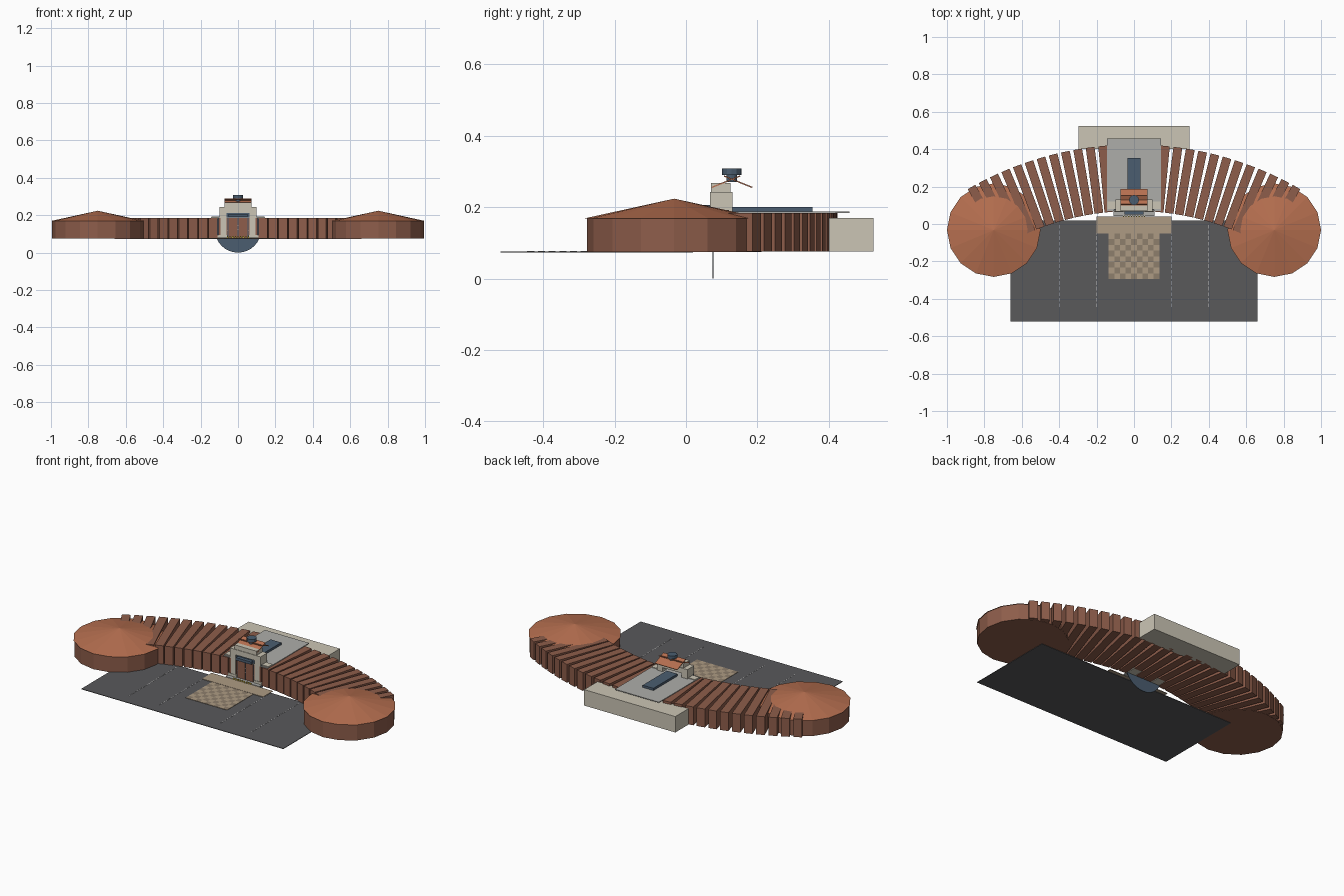
import bpy, math
from mathutils import Matrix

if "Cube" in bpy.data.objects:
    bpy.data.objects.remove(bpy.data.objects["Cube"])


def mat(name, r, g, b):
    m = bpy.data.materials.new(name)
    m.diffuse_color = (r, g, b, 1)
    m.use_nodes = True
    m.node_tree.nodes["Principled BSDF"].inputs["Base Color"].default_value = m.diffuse_color
    return m


BRICK = mat("brick", 0.27, 0.11, 0.07)
TILE = mat("terracotta", 0.47, 0.16, 0.08)
STONE = mat("stone", 0.60, 0.56, 0.46)
GREY = mat("flat_roof", 0.42, 0.42, 0.40)
GLASS = mat("glass", 0.07, 0.11, 0.16)
ASPHALT = mat("asphalt", 0.10, 0.10, 0.105)
SAND = mat("sand", 0.42, 0.33, 0.23)
DARKSAND = mat("dark_sand", 0.27, 0.21, 0.15)
WHITE = mat("white", 0.8, 0.8, 0.8)
YELLOW = mat("yellow", 0.7, 0.5, 0.05)

G = 0.076  # ground level


def mesh(name, verts, faces, m):
    me = bpy.data.meshes.new(name)
    me.from_pydata(verts, [], faces)
    me.materials.append(m)
    ob = bpy.data.objects.new(name, me)
    bpy.context.collection.objects.link(ob)
    return ob


def box(name, x, y, z, m, rot=None):
    v = [(a, b, c) for a in x for b in y for c in z]
    f = [(0, 1, 3, 2), (4, 6, 7, 5), (0, 4, 5, 1), (2, 3, 7, 6), (0, 2, 6, 4), (1, 5, 7, 3)]
    ob = mesh(name, v, f, m)
    if rot:
        ob.matrix_world = rot
    return ob


def cone(name, loc, r1, r2, z0, z1, n, m, axis_y=False):
    bpy.ops.mesh.primitive_cone_add(vertices=n, radius1=r1, radius2=r2, depth=z1 - z0)
    ob = bpy.context.object
    ob.name = name
    if axis_y:
        ob.rotation_euler.x = math.pi / 2
        ob.location = loc
    else:
        ob.location = (loc[0], loc[1], (z0 + z1) / 2)
    ob.data.materials.append(m)
    return ob


# forecourt with bay lines
box("asphalt_forecourt", (-0.66, 0.66), (-0.52, 0.02), (G - 0.003, G), ASPHALT)
for x in (-0.6, -0.4, -0.2, 0.2, 0.4, 0.6):
    if abs(x) < 0.5:
        for i in range(15):
            y = -0.445 + i * 0.03
            box("bay_line", (x - 0.0015, x + 0.0015), (y, y + 0.02), (G, G + 0.001), WHITE)

# entrance apron and checkered plaza
box("entrance_apron", (-0.2, 0.2), (-0.05, 0.04), (G, G + 0.003), SAND)
for i in range(9):
    for j in range(8):
        x, y = -0.135 + i * 0.03, -0.295 + j * 0.0306
        box("plaza_tile", (x, x + 0.03), (y, y + 0.0306), (G, G + 0.002),
            SAND if (i + j) % 2 else DARKSAND)

# fan of radial bays
for i in range(28):
    a = -math.radians((i - 13.5) * 2.17)
    rot = Matrix.Translation((0, -1.35, 0)) @ Matrix.Rotation(a, 4, 'Z')
    box("radial_bay", (-0.0235, 0.0235), (1.42, 1.775), (G, 0.184), BRICK, rot)

# round end pavilions
for s in (-1, 1):
    c = (s * 0.75, -0.033)
    cone("pavilion_wall", c, 0.245, 0.245, G - 0.001, 0.17, 16, BRICK)
    cone("pavilion_roof", c, 0.25, 0, 0.169, 0.224, 16, TILE)

# rear block, hall roof, skylight
box("rear_block", (-0.298, 0.298), (0.40, 0.525), (G, 0.17), STONE)
box("hall_roof", (-0.144, 0.144), (0.07, 0.458), (0.184, 0.188), GREY)
box("skylight", (-0.035, 0.035), (0.13, 0.354), (0.188, 0.201), GLASS)

# large round window behind the portal, with dotted arch bars
cone("round_window", (0, 0.076, 0.124), 0.124, 0.124, 0, 0.003, 32, GLASS, True)
for r in (0.072, 0.05):
    for k in range(13):
        a = math.radians(30 + k * 10)
        x, z = r * math.cos(a), 0.074 + r * math.sin(a)
        box("arch_stud", (x - 0.003, x + 0.003), (0.071, 0.075), (z - 0.0015, z + 0.0015), WHITE)

# entrance portal
for s in (-1, 1):
    box("portal_pillar", sorted((s * 0.062, s * 0.1)), (0.067, 0.13), (G, 0.243), STONE)
    box("pillar_plinth", sorted((s * 0.055, s * 0.11)), (0.064, 0.132), (G, 0.095), STONE)
    box("portal_wing", sorted((s * 0.1, s * 0.143)), (0.08, 0.12), (0.16, 0.192), STONE)
box("portal_lintel", (-0.1, 0.1), (0.067, 0.13), (0.212, 0.243), STONE)
box("portal_attic", (-0.072, 0.072), (0.07, 0.125), (0.243, 0.268), STONE)
box("door_canopy", (-0.05, 0.05), (0.05, 0.07), (0.19, 0.206), GLASS)
box("door_sill", (-0.11, 0.11), (0.042, 0.068), (G, G + 0.005), GREY)

# crossed gable roof planes and lantern
for s, y, z in ((1, 0.112, 0.2715), (-1, 0.146, 0.2715)):
    rot = Matrix.Translation((0, y, z)) @ Matrix.Rotation(s * math.radians(22), 4, 'X')
    box("gable_plane", (-0.073, 0.073), (-0.043, 0.043), (-0.0018, 0.0018), TILE, rot)
cone("lantern_post", (0, 0.128), 0.015, 0.015, 0.27, 0.292, 12, GLASS)
cone("lantern", (0, 0.128), 0.027, 0.027, 0.29, 0.308, 12, GLASS)

# little yellow bollards before the door
for i in range(9):
    x = -0.056 + i * 0.014
    box("bollard", (x - 0.003, x + 0.003), (0.037, 0.043), (G, G + 0.012), YELLOW)
